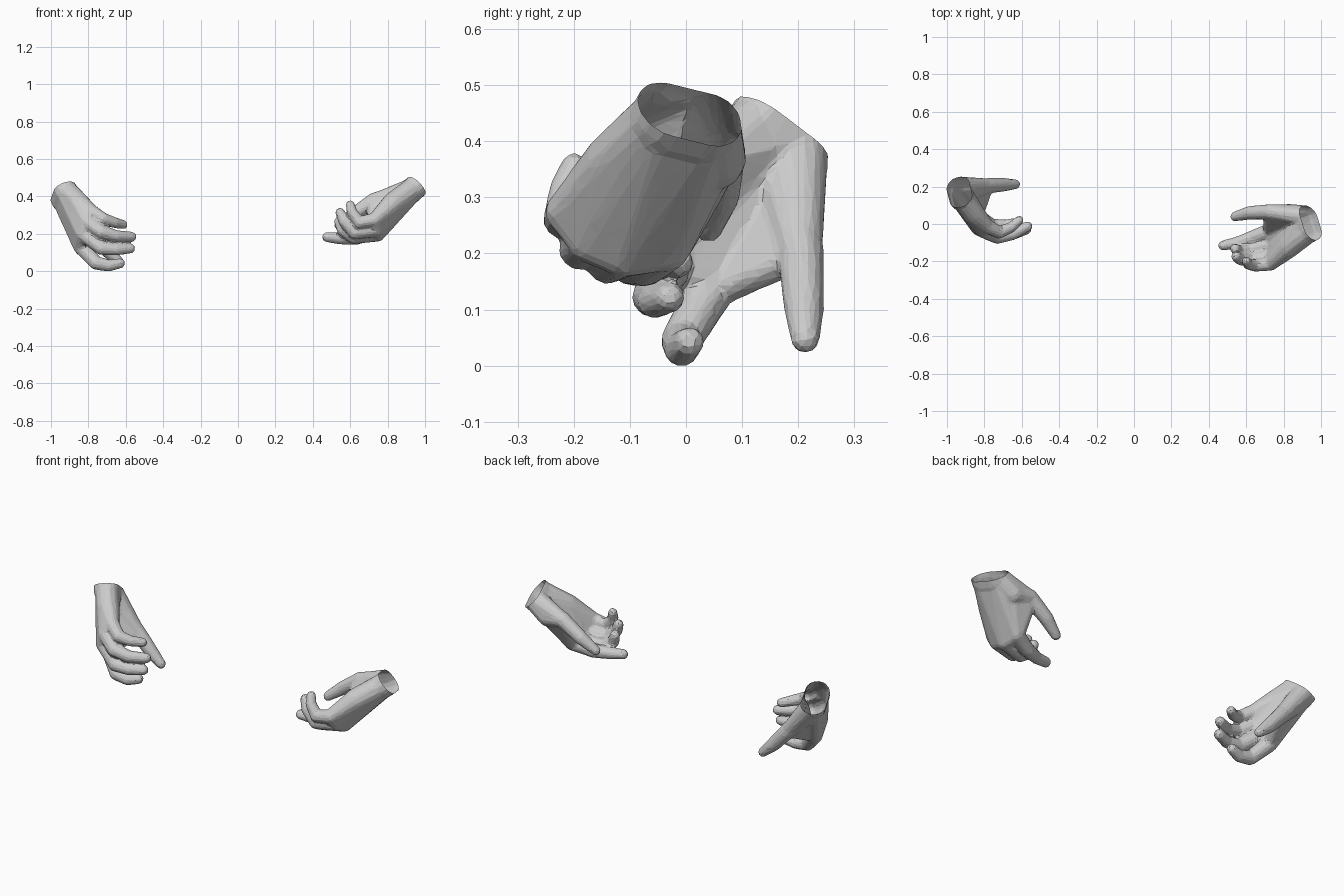
import bpy, bmesh, math
from mathutils import Vector as V

if "Cube" in bpy.data.objects:
    bpy.data.objects.remove(bpy.data.objects["Cube"])

N = 60
BALL = []
for i in range(N):
    h = 1 - (2 * i + 1) / N
    s, a = math.sqrt(1 - h * h), i * 2.39996
    BALL.append(V((s * math.cos(a), s * math.sin(a), h)))


def hull(bm, *balls):
    """Convex skin stretched over a few (centre, radius) balls."""
    verts = [bm.verts.new(V(c) + d * r) for c, r in balls for d in BALL]
    bmesh.ops.convex_hull(bm, input=verts)
    bmesh.ops.delete(bm, geom=[v for v in bm.verts if not v.link_faces], context='VERTS')


def digit(bm, joints, radii):
    """Chain of tapered segments; the last joint is the very end of the tip."""
    pts = [V(p) for p in joints]
    pts[-1] -= (pts[-1] - pts[-2]).normalized() * radii[-1]
    for i in range(len(pts) - 1):
        hull(bm, (pts[i], radii[i]), (pts[i + 1], radii[i + 1]))


def build_hand(name, wrist, side, axis, heel, web, thumb, fingers):
    wrist, side, axis = V(wrist), V(side), V(axis).normalized()
    bm = bmesh.new()
    w1, w2 = wrist + side, wrist - side          # thumb side, little-finger side
    knuckles = [V(f[0]) for f in fingers]
    # forearm stub
    hull(bm, *[(p + axis * k, 0.066) for p in (w1, w2) for k in (-0.03, 0.09)])
    # palm, in overlapping bands
    hull(bm, (w1, 0.06), (w2, 0.06), (knuckles[0], 0.043), (knuckles[1], 0.043))
    hull(bm, (w1, 0.06), (w2, 0.06), (knuckles[1], 0.043), (knuckles[2], 0.042))
    hull(bm, (w2, 0.06), (heel, 0.06), (knuckles[2], 0.042), (knuckles[3], 0.038))
    hull(bm, (w1, 0.06), (heel, 0.06), (knuckles[1], 0.04), (knuckles[2], 0.04))
    # thumb base and web reaching to the first knuckle
    cmc, mcp = V(thumb[0]), V(thumb[1])
    hull(bm, (w1, 0.06), (cmc, 0.058), (mcp, 0.038))
    hull(bm, (w1, 0.05), (knuckles[0], web), (cmc, 0.04), (mcp, web * 0.9))
    # digits
    digit(bm, thumb, (0.056, 0.042, 0.037, 0.026))
    for i, f in enumerate(fingers):
        k = 0.9 if i == 3 else 1
        digit(bm, f, [r * k for r in (0.043, 0.037, 0.032, 0.027)])
    bmesh.ops.recalc_face_normals(bm, faces=bm.faces)
    raw = bpy.data.meshes.new(name)
    bm.to_mesh(raw)
    bm.free()
    ob = bpy.data.objects.new(name, raw)
    bpy.context.collection.objects.link(ob)
    # fuse, soften, reduce to facets
    m = ob.modifiers.new("fuse", 'REMESH')
    m.mode, m.voxel_size = 'VOXEL', 0.007
    m = ob.modifiers.new("soften", 'SMOOTH')
    m.factor, m.iterations = 0.5, 4
    m = ob.modifiers.new("facets", 'DECIMATE')
    m.ratio = 0.075
    dg = bpy.context.evaluated_depsgraph_get()
    dg.update()
    me = bpy.data.meshes.new_from_object(ob.evaluated_get(dg))
    ob.modifiers.clear()
    # open the wrist
    bm = bmesh.new()
    bm.from_mesh(me)
    bmesh.ops.bisect_plane(bm, geom=bm.verts[:] + bm.edges[:] + bm.faces[:],
                           plane_co=wrist, plane_no=axis, clear_outer=True)
    for f in bm.faces:
        f.smooth = False
    bm.to_mesh(me)
    bm.free()
    ob.data = me
    return ob


# hand at -x: palm facing inward, thumb at the back
build_hand(
    "hand_left", (-0.935, 0.170, 0.42), (-0.007, 0.026, -0.020), (-0.35, 0.51, 0.79),
    (-0.86, 0.06, 0.37), 0.034,
    [(-0.90, 0.175, 0.33), (-0.78, 0.205, 0.20), (-0.70, 0.210, 0.11), (-0.615, 0.213, 0.03)],
    [[(-0.84, 0.043, 0.133), (-0.76, -0.008, 0.045), (-0.69, -0.008, 0.03), (-0.605, 0.012, 0.048)],
     [(-0.83, -0.02, 0.20), (-0.73, -0.06, 0.123), (-0.65, -0.055, 0.116), (-0.55, -0.02, 0.123)],
     [(-0.81, -0.03, 0.265), (-0.73, -0.07, 0.21), (-0.65, -0.055, 0.188), (-0.545, 0.0, 0.183)],
     [(-0.785, -0.012, 0.32), (-0.72, -0.045, 0.28), (-0.66, -0.02, 0.26), (-0.595, 0.035, 0.245)]])

# hand at +x: palm facing up and inward, first finger stretched out
build_hand(
    "hand_right", (0.945, 0.006, 0.448), (-0.010, 0.031, -0.008), (0.65, 0.36, 0.64),
    (0.83, -0.12, 0.365), 0.045,
    [(0.83, 0.05, 0.37), (0.73, 0.065, 0.38), (0.62, 0.060, 0.305), (0.52, 0.035, 0.23)],
    [[(0.735, -0.035, 0.212), (0.63, -0.073, 0.177), (0.55, -0.10, 0.175), (0.45, -0.12, 0.185)],
     [(0.745, -0.11, 0.20), (0.62, -0.14, 0.182), (0.56, -0.145, 0.22), (0.53, -0.125, 0.29)],
     [(0.74, -0.17, 0.225), (0.625, -0.19, 0.207), (0.57, -0.19, 0.265), (0.535, -0.165, 0.335)],
     [(0.73, -0.212, 0.275), (0.65, -0.222, 0.26), (0.61, -0.215, 0.315), (0.595, -0.19, 0.377)]])
